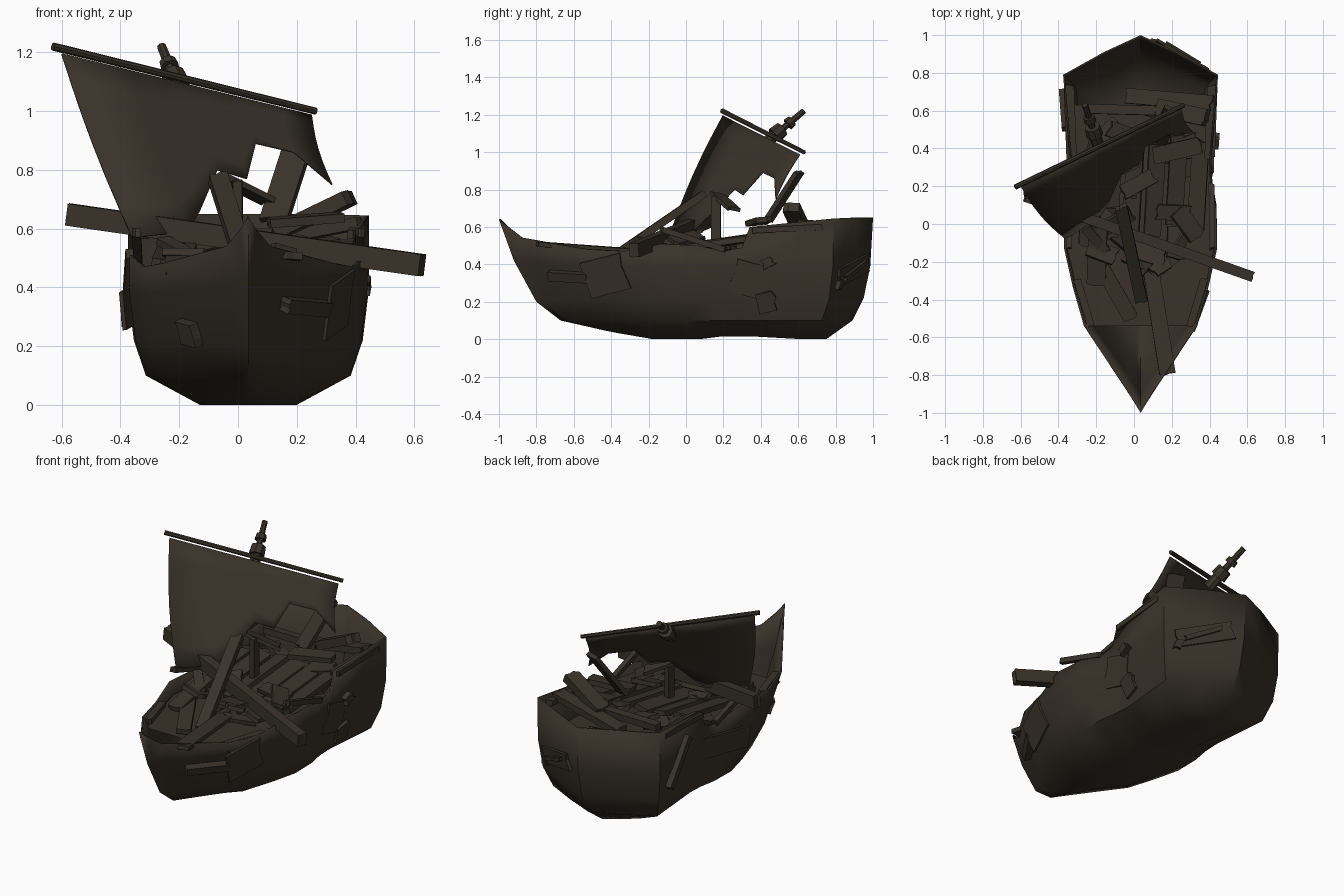
import bpy, bmesh, math, random
from mathutils import Vector, Matrix
from mathutils.bvhtree import BVHTree

if "Cube" in bpy.data.objects:
    bpy.data.objects.remove(bpy.data.objects["Cube"])

random.seed(4)
CX = 0.035  # hull centre line

wood = bpy.data.materials.new("dark weathered wood")
wood.diffuse_color = (0.041, 0.032, 0.022, 1)
wood.use_nodes = True
wood.node_tree.nodes["Principled BSDF"].inputs["Base Color"].default_value = wood.diffuse_color


def make(name, bm, smooth=None):
    bmesh.ops.recalc_face_normals(bm, faces=bm.faces[:])
    me = bpy.data.meshes.new(name)
    bm.to_mesh(me)
    bm.free()
    me.materials.append(wood)
    ob = bpy.data.objects.new(name, me)
    bpy.context.collection.objects.link(ob)
    if smooth:
        bpy.ops.object.select_all(action='DESELECT')
        ob.select_set(True)
        bpy.context.view_layer.objects.active = ob
        bpy.ops.object.shade_smooth_by_angle(angle=math.radians(smooth))
    return ob


def thicken(ob, t, offset):
    m = ob.modifiers.new("thickness", 'SOLIDIFY')
    m.thickness, m.offset = t, offset


def grid(bm, rows):
    vs = [[bm.verts.new(p) for p in r] for r in rows]
    for a, b in zip(vs, vs[1:]):
        for i in range(len(a) - 1):
            bm.faces.new((a[i], a[i + 1], b[i + 1], b[i]))


def plank(name, a, b, w, t, up=(0, 0, 1), roll=0, jag=0.02):
    # board from a to b with splintered ends
    a, b = Vector(a), Vector(b)
    h = (b - a).length / 2
    ends = [(s, k * s) for s in (1, -1) for k in (-1, -.3, .3, 1)]
    bm = bmesh.new()
    f = bm.faces.new([bm.verts.new((s * (h - random.uniform(0, jag)), k * w / 2, -t / 2)) for s, k in ends])
    e = bmesh.ops.extrude_face_region(bm, geom=[f])
    bmesh.ops.translate(bm, vec=(0, 0, t), verts=[v for v in e['geom'] if isinstance(v, bmesh.types.BMVert)])
    x = (b - a).normalized()
    y = Vector(up).cross(x)
    y = y.normalized() if y.length > 1e-3 else Vector((0, 1, 0))
    m = Matrix((x, y, x.cross(y))).transposed().to_4x4()
    m.translation = (a + b) / 2
    bm.transform(m @ Matrix.Rotation(math.radians(roll), 4, 'X'))
    return make(name, bm)


def pole(name, a, b, r1, r2, sides=8):
    a, b = Vector(a), Vector(b)
    bm = bmesh.new()
    bmesh.ops.create_cone(bm, cap_ends=True, segments=sides, radius1=r1, radius2=r2, depth=(b - a).length)
    bm.transform(Matrix.Translation((a + b) / 2) @ (b - a).to_track_quat('Z', 'Y').to_matrix().to_4x4())
    return make(name, bm, 40)


# Hull: stations (y, half width, rim height), six levels from keel to rim
stations = [(-1, 0, .64), (-.95, .03, .595), (-.88, .075, .54), (-.54, .30, .48), (-.33, .36, .47),
            (-.13, .405, .51), (.07, .402, .50), (.2, .38, .47), (.3, .375, .49), (.34, .375, .60),
            (.79, .41, .645), (.91, .195, .65), (1, 0, .65)]
# level: width share, bow y, stern y, bow z, midship z
levels = [(0, -.45, .75, .05, 0), (.4, -.45, .75, .05, 0), (.85, -.67, .89, .1, .1),
          (.95, -.8, .95, .2, .22), (1, -.92, .985, .42, .39), (1, -1, 1, 0, 0)]


def hull_row(s, Y, w, rim):
    f = (Y + 1) / 2
    bow = max(0, 1 - f / .2)
    row = []
    for i, (share, y0, y1, z0, z1) in enumerate(levels):
        z = rim if i == 5 else z1 + (z0 - z1) * bow
        if i < 2 and .45 < f < .75:
            z += .015
        row.append((CX + s * w * share, y0 + f * (y1 - y0), z))
    return row


bm = bmesh.new()
for s in (-1, 1):
    grid(bm, [hull_row(s, *st) for st in stations])
bmesh.ops.remove_doubles(bm, verts=bm.verts[:], dist=1e-4)
bmesh.ops.dissolve_degenerate(bm, edges=bm.edges[:], dist=1e-4)
bmesh.ops.recalc_face_normals(bm, faces=bm.faces[:])
skin = BVHTree.FromBMesh(bm)
thicken(make("hull", bm, 40), .01, -1)

# Deck amidships; bow and stern stay open
bm = bmesh.new()
ends = [(Y, w) for Y, w, r in stations if -.6 < Y < .5] + [(.63, .385)]
grid(bm, [[(CX + s * w * .97, Y, .42) for s in (-1, 1)] for Y, w in ends])
make("deck", bm)

# Sail: hangs from the yard to a torn lower edge (top x, bottom x, bottom z)
yard_y = lambda x: .2 + .483 * (x + .62)
yard_z = lambda x: 1.215 - .245 * (x + .62)
columns = [(-.60, -.36, .57), (-.36, -.17, .59), (-.25, -.13, .66), (-.15, -.07, .80),
           (-.03, .03, .77), (.02, .06, .89), (.16, .19, .86), (.25, .32, .75)]
rows = []
for tx, bx, bz in columns:
    row = []
    for i in range(7):
        t = i / 6
        x = tx + (bx - tx) * t - .012 * math.sin(math.pi * t)
        z = (yard_z(tx) - .015) * (1 - t) + bz * t
        d = yard_z(x) - z
        row.append((x, yard_y(x) - .77 * d + .12 * d * d, z))
    rows.append(row)
bm = bmesh.new()
grid(bm, rows)
thicken(make("torn_sail", bm, 60), .006, 0)

# Yard and broken mast top, placed along one mast axis
pole("yard", (-.63, .195, 1.22), (.265, .63, 1.0), .014, .012)
foot, tip = Vector((-.18, .39, 1.02)), Vector((-.26, .63, 1.22))
for name, t0, t1, r in [("mast_stub", .1, .5, .033), ("mast_collar", .34, .52, .046),
                        ("mast_tip", .5, 1, .018), ("mast_ring", .64, .74, .033)]:
    pole(name, foot.lerp(tip, t0), foot.lerp(tip, t1), r, r * .9)

# Large fallen timbers: start, end, width, thickness
plank("fallen_beam", (-.59, .15, .65), (.63, -.28, .475), .055, .075)
timbers = [
    ((-.07, .10, .78), (.04, -.41, .43), .065, .04),
    ((-.19, 0, .54), (-.20, -.33, .46), .10, .03),
    ((-.20, -.18, .48), (-.01, -.51, .44), .08, .03),
    ((.07, -.12, .46), (.18, -.81, .51), .085, .025),
    ((.21, .61, .90), (.12, .43, .62), .10, .025),
    ((.12, .62, .58), (.39, .56, .71), .09, .05),
    ((-.05, .68, .53), (.42, .64, .62), .08, .04),
    ((-.26, .61, .58), (.12, .60, .58), .05, .04),
    ((-.07, .16, .78), (.11, .26, .69), .08, .02),
    ((0, .16, .42), (0, .16, .77), .05, .03),
    ((.10, .36, .62), (.36, .42, .64), .09, .03),
]
for i, (a, b, w, t) in enumerate(timbers):
    plank("timber_%02d" % i, a, b, w, t, roll=random.uniform(-8, 8))

# Lengthwise loose deck boards
for i in range(6):
    x, y = -.25 + i * .115, random.uniform(-.15, 0)
    plank("deck_board_%d" % i, (x, y, .48), (x + .03, y + .5, .55), .09, .03, roll=random.uniform(-12, 12))

# Rail boards along both sides
for side, s in (("left", -1), ("right", 1)):
    for name, x0, y0, z0, x1, y1, z1, w in [("mid", .38, -.14, .59, .375, .22, .475, .03),
                                            ("stern", .365, .34, .58, .38, .74, .6, .055),
                                            ("bow", .26, -.55, .46, .34, -.28, .455, .04)]:
        plank(name + "_rail_" + side, (CX + s * x0, y0, z0), (CX + s * x1, y1, z1), w, .03)

# Loose wreckage heaped on the deck
for i in range(24):
    c = Vector((CX + random.uniform(-.25, .25), random.uniform(-.25, .62), random.uniform(.44, .55)))
    ang = random.uniform(0, math.pi)
    d = Vector((math.cos(ang), math.sin(ang), random.uniform(-.4, .4))) * random.uniform(.06, .12)
    plank("wreckage_%02d" % i, c - d, c + d, random.uniform(.05, .1), .025, roll=random.uniform(-30, 30))


# Repair boards nailed to the hull: side, y, z, length, width, tilt in the hull face, thickness
def patch(name, s, y, z, length, w, tilt, t):
    hit, n, _, _ = skin.ray_cast(Vector((s * 2, y, z)), Vector((-s, 0, 0)))
    if hit is None:
        return
    if n.x * s < 0:
        n = -n
    flat = Vector((0, 0, s)).cross(n).normalized()
    rise = n.cross(flat) * s
    a = math.radians(tilt)
    along = (flat * math.cos(a) + rise * math.sin(a)) * length / 2
    c = hit + n * t * .35
    plank(name, c - along, c + along, w, t, up=n)


patches = [(1, -.43, .34, .24, .20, 14, .012), (1, -.62, .34, .27, .05, -3, .045),
           (1, .34, .32, .20, .18, -15, .012), (1, .44, .41, .08, .05, 25, .04),
           (1, .43, .20, .12, .11, 15, .02), (1, .89, .37, .34, .10, 15, .016),
           (1, .885, .37, .24, .025, 22, .035), (1, .81, .29, .07, .04, 70, .03),
           (-1, -.55, .25, .10, .08, 10, .04), (-1, .15, .34, .42, .13, 6, .014),
           (-1, .6, .40, .32, .04, -50, .035)]
for i, p in enumerate(patches):
    patch("hull_patch_%02d" % i, *p)
